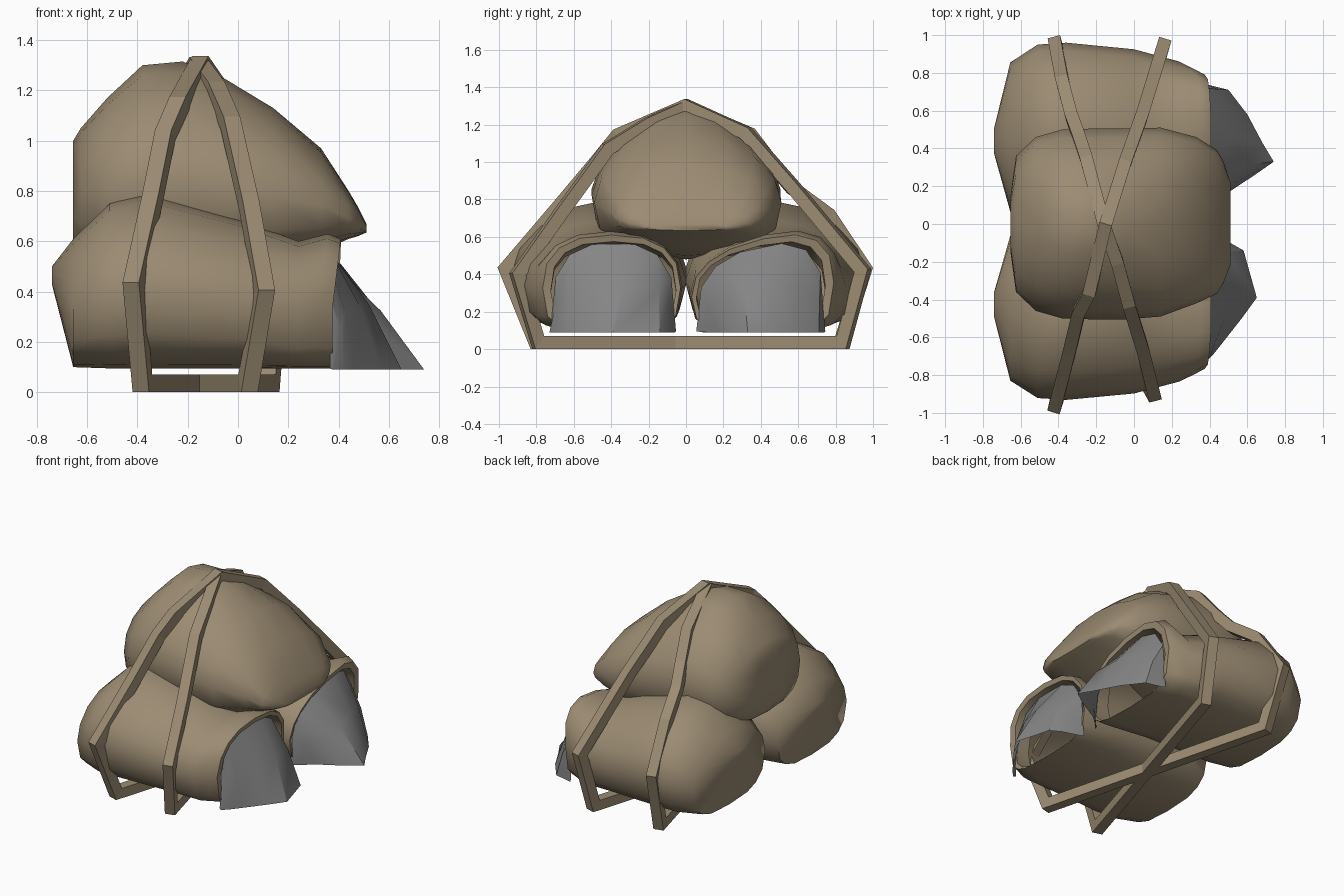
import bpy, bmesh, math
from mathutils import Vector

if "Cube" in bpy.data.objects:
    bpy.data.objects.remove(bpy.data.objects["Cube"])


def material(name, rgb):
    m = bpy.data.materials.new(name)
    m.diffuse_color = (*rgb, 1)
    m.use_nodes = True
    m.node_tree.nodes["Principled BSDF"].inputs["Base Color"].default_value = m.diffuse_color
    return m


burlap = material("brown burlap", (0.33, 0.26, 0.17))
powder = material("grey powder", (0.235, 0.235, 0.24))


def make_object(name, rings, mat, smooth=55, closed=True, caps=(False, False), loop=False):
    """Skin a list of rings of points into one mesh object."""
    bm = bmesh.new()
    vs = [[bm.verts.new(p) for p in r] for r in rings]
    pairs = list(zip(vs, vs[1:])) + ([(vs[-1], vs[0])] if loop else [])
    for a, b in pairs:
        n = len(a)
        for i in range(n if closed else n - 1):
            j = (i + 1) % n
            bm.faces.new((a[i], a[j], b[j], b[i]))
    if caps[0]:
        bm.faces.new(vs[0])
    if caps[1]:
        bm.faces.new(vs[-1])
    bmesh.ops.remove_doubles(bm, verts=bm.verts, dist=0.0005)
    bmesh.ops.recalc_face_normals(bm, faces=bm.faces)
    me = bpy.data.meshes.new(name)
    bm.to_mesh(me)
    bm.free()
    ob = bpy.data.objects.new(name, me)
    bpy.context.collection.objects.link(ob)
    me.materials.append(mat)
    if smooth:
        bpy.context.view_layer.objects.active = ob
        ob.select_set(True)
        bpy.ops.object.shade_smooth_by_angle(angle=math.radians(smooth))
        ob.select_set(False)
    return ob


def section(x, yc, hy, z0, z1, p_top=1.0, p_low=0.75, narrow=0.0, lean=0.0, mid=0.45, n=16):
    """Soft cross-section of a sack at x, with its own roundness above and below."""
    zc = z0 + (z1 - z0) * mid
    pts = []
    for i in range(n):
        a = math.tau * i / n
        c, s = math.cos(a), math.sin(a)
        p = p_top if s > 0 else p_low
        y = hy * math.copysign(abs(c) ** p, c) * (1 - narrow * max(0, -s))
        z = zc + (z1 - zc if s > 0 else zc - z0) * math.copysign(abs(s) ** p, s)
        pts.append(Vector((x + lean * max(0, z - zc), yc + y, z)))
    return pts


def slump(p, side):
    """Mirror to one side; the rear mouth sags toward the middle."""
    z = p.z
    if side > 0 and p.x > 0.3:
        z = 0.1 + (z - 0.1) * (1 + 0.45 * (p.y - 0.5))
    return Vector((p.x, p.y * (1.0 if side > 0 else 0.97) * side, z))


# Two open sacks side by side: (x, centre y, half width, bottom, top, roundness)
LOWER = [(-0.74, 0.44, 0.07, 0.43, 0.50, 1), (-0.655, 0.46, 0.395, 0.10, 0.61, 1.0),
         (-0.51, 0.475, 0.475, 0.095, 0.75, 1.05),
         (-0.36, 0.475, 0.485, 0.095, 0.79, 1.15), (0.0, 0.46, 0.465, 0.095, 0.69, 1.1),
         (0.24, 0.44, 0.42, 0.095, 0.60, 0.95), (0.32, 0.42, 0.40, 0.095, 0.63, 0.85),
         (0.375, 0.41, 0.38, 0.095, 0.61, 0.8), (0.37, 0.40, 0.345, 0.10, 0.575, 0.75),
         (0.26, 0.40, 0.345, 0.10, 0.55, 0.75)]
# Floor outline of each spill, from inside to outside (x, y)
SPILLS = {1: [(0.38, 0.09), (0.48, 0.17), (0.64, 0.26), (0.74, 0.33),
              (0.68, 0.43), (0.60, 0.58), (0.50, 0.71), (0.38, 0.74)],
          -1: [(0.38, 0.06), (0.51, 0.10), (0.58, 0.14), (0.65, 0.39),
               (0.57, 0.50), (0.46, 0.64), (0.42, 0.69), (0.38, 0.73)]}

for side, label in ((-1, "front"), (1, "rear")):
    rings = []
    for *dims, p in LOWER:
        lip = 0.12 if dims[0] > 0.3 else 0.0
        low = 0.45 if dims[0] > 0.2 else 0.62
        ring = section(*dims, p_top=p, p_low=low, narrow=0.1, lean=lip)
        rings.append([slump(q, side) for q in ring])
    make_object(label + "_open_sack", rings, burlap, caps=(True, False))
    # powder filling the mouth and running out onto the floor
    top, mid, foot = [], [], []
    for i, (fx, fy) in enumerate(SPILLS[side]):
        a = math.pi * (1 - i / 7)
        c, s = math.cos(a), max(0, math.sin(a))
        t = slump(Vector((0.365, 0.40 + 0.345 * math.copysign(abs(c) ** 0.75, c),
                          0.095 + 0.475 * s ** 0.6)), side)
        f = Vector((fx, fy * side, 0.09))
        top.append(t)
        mid.append(t.lerp(f, 0.5) + Vector((0.015, 0, 0.02)) * min(1, 2 * s))
        foot.append(f)
    make_object(label + "_powder_spill", [top, mid, foot], powder, smooth=35, closed=False)

# Closed sack on top, pinched toward its mouth
UPPER = [(-0.655, 0.0, 0.14, 0.60, 1.00, 0.8), (-0.625, 0.0, 0.36, 0.56, 1.05, 0.9),
         (-0.52, 0.0, 0.46, 0.52, 1.17, 1.0), (-0.38, 0.0, 0.50, 0.50, 1.30, 1.2),
         (-0.22, 0.0, 0.505, 0.48, 1.315, 1.3), (-0.05, 0.0, 0.505, 0.48, 1.245, 1.2),
         (0.14, 0.01, 0.50, 0.50, 1.13, 1.0), (0.33, 0.02, 0.44, 0.56, 0.97, 0.9),
         (0.44, 0.01, 0.38, 0.61, 0.80, 0.8), (0.475, 0.01, 0.32, 0.62, 0.74, 0.75),
         (0.51, 0.0, 0.22, 0.635, 0.67, 0.75)]
make_object("top_closed_sack", [section(*u) for u in UPPER], burlap, caps=(True, True))


def strap(name, path, r=0.034):
    """Closed square-section band following a loop of points."""
    pts = [Vector(p) for p in path]
    n = len(pts)
    plane = Vector((pts[0].x - pts[-1].x, pts[0].y - pts[-1].y, 0)).normalized()
    side = Vector((-plane.y, plane.x, 0))
    rings = []
    for i, p in enumerate(pts):
        d0 = (p - pts[i - 1]).normalized()
        d1 = (pts[(i + 1) % n] - p).normalized()
        t = (d0 + d1).normalized()
        nrm = t.cross(side).normalized() * min(r / max(t.dot(d1), 0.6), r * 1.4)
        s = side * r
        rings.append([p + nrm + s, p + nrm - s, p - nrm - s, p - nrm + s])
    return make_object(name, rings, burlap, smooth=0, loop=True)


# Crossed carrying straps tying the three sacks together
strap("strap_a", [(0.04, -0.79, 0.036), (0.105, -0.90, 0.40), (0.045, -0.66, 0.74),
                  (-0.03, -0.42, 1.07), (-0.09, -0.20, 1.205), (-0.16, 0.0, 1.295),
                  (-0.25, 0.34, 1.15), (-0.29, 0.46, 0.99), (-0.33, 0.57, 0.86),
                  (-0.38, 0.76, 0.72), (-0.415, 0.955, 0.43), (-0.38, 0.83, 0.036)])
strap("strap_b", [(-0.38, -0.80, 0.036), (-0.415, -0.96, 0.43), (-0.34, -0.67, 0.77),
                  (-0.29, -0.46, 1.02), (-0.235, -0.36, 1.145), (-0.15, 0.0, 1.30),
                  (-0.05, 0.32, 1.155), (0.04, 0.57, 0.87),
                  (0.155, 0.945, 0.42), (0.125, 0.84, 0.036)])
